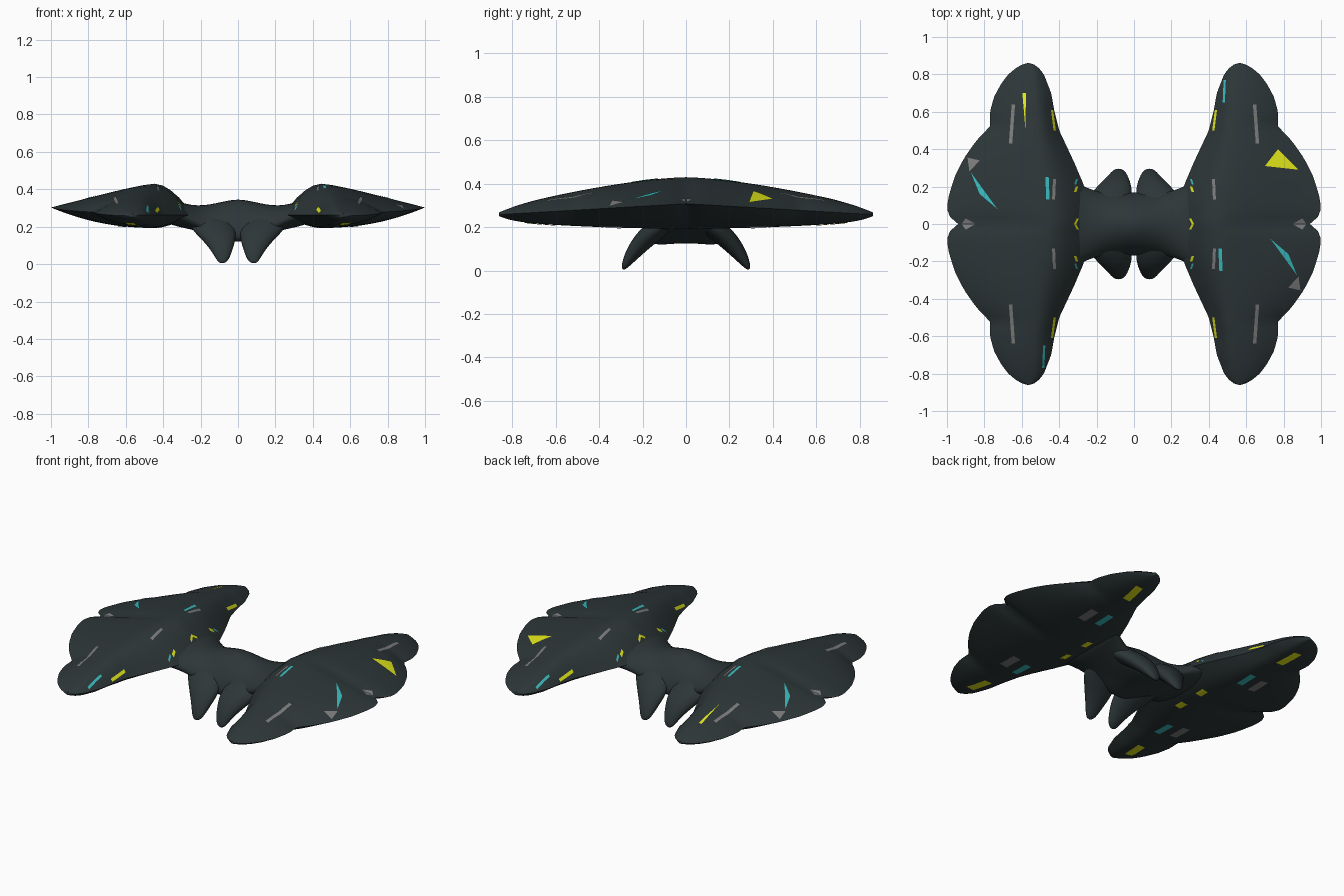
import bpy, bmesh, math
from mathutils import Vector
from mathutils.bvhtree import BVHTree

if "Cube" in bpy.data.objects:
    bpy.data.objects.remove(bpy.data.objects["Cube"])


def material(name, rgb):
    m = bpy.data.materials.new(name)
    m.diffuse_color = (*rgb, 1)
    m.use_nodes = True
    m.node_tree.nodes["Principled BSDF"].inputs["Base Color"].default_value = m.diffuse_color
    return m


HULL = material("dark_hull", (0.026, 0.037, 0.039))
YELLOW = material("yellow", (0.78, 0.82, 0.01))
CYAN = material("cyan", (0.04, 0.5, 0.52))
GREY = material("grey", (0.2, 0.2, 0.2))


def finish(name, bm, mat, subsurf=0, angle=50):
    me = bpy.data.meshes.new(name)
    bm.to_mesh(me)
    bm.free()
    me.materials.append(mat)
    ob = bpy.data.objects.new(name, me)
    bpy.context.collection.objects.link(ob)
    if subsurf:
        mod = ob.modifiers.new("smooth", 'SUBSURF')
        mod.levels = mod.render_levels = subsurf
    bpy.ops.object.select_all(action='DESELECT')
    ob.select_set(True)
    bpy.context.view_layer.objects.active = ob
    bpy.ops.object.shade_smooth_by_angle(angle=math.radians(angle))
    return ob


def loft(name, rings, subsurf=0):
    bm = bmesh.new()
    rows = [[bm.verts.new(p) for p in r] for r in rings]
    n = len(rows[0])
    for a, b in zip(rows, rows[1:]):
        for i in range(n):
            j = (i + 1) % n
            bm.faces.new((a[i], a[j], b[j], b[i]))
    bm.faces.new(rows[0])
    bm.faces.new(rows[-1])
    bmesh.ops.recalc_face_normals(bm, faces=bm.faces)
    return finish(name, bm, HULL, subsurf)


def interp(table, t):
    for (a, va), (b, vb) in zip(table, table[1:]):
        if t <= b:
            return va + (vb - va) * (t - a) / (b - a)
    return table[-1][1]


# Wing outline: inner and outer x for each distance |y|
INNER = [(0, .24), (.1, .24), (.2, .265), (.33, .32), (.5, .40), (.6, .425),
         (.7, .443), (.8, .482), (.835, .51), (.853, .535), (.86, .56)]
OUTER = [(0, .94), (.02, .97), (.05, .993), (.09, 1.0), (.15, .99), (.25, .96),
         (.35, .91), (.45, .84), (.52, .77), (.6, .77), (.68, .748), (.75, .71),
         (.8, .672), (.835, .63), (.853, .595), (.86, .57)]
SPAN, PEAK, N = .86, .3, 22


def wing_ring(y, side):
    a = abs(y)
    s = a / SPAN
    xi, xo = interp(INNER, a), interp(OUTER, a)
    crest = .43 - .145 * s ** 1.5
    keel = .193 + .035 * s * s
    k = 1.2 + 1.3 * s
    blunt = 1 - .7 * s ** 16

    def point(u, top):
        edge = .262 + (.05 * (1 - s) - .004) * u
        if u < PEAK:
            f = math.sin(math.pi / 2 * u / PEAK)
        else:
            f = 1 - ((u - PEAK) / (1 - PEAK)) ** (k if top else k + .4)
        z = edge + ((crest if top else keel) - edge) * f * blunt
        return (side * (xi + (xo - xi) * u), y, z)

    us = [(1 - math.cos(math.pi * i / N)) / 2 for i in range(N + 1)]
    return [point(u, True) for u in us] + [point(u, False) for u in us[-2:0:-1]]


# Wings
ys = [SPAN * math.sin(math.pi / 2 * i / 36) for i in range(-36, 37)]
wings = {}
for side, label in ((1, "right"), (-1, "left")):
    wings[side] = loft(label + "_wing", [wing_ring(y, side) for y in ys])
bpy.context.view_layer.update()
dg = bpy.context.evaluated_depsgraph_get()
trees = {s: BVHTree.FromObject(o, dg) for s, o in wings.items()}

ANG = [2 * math.pi * i / 20 for i in range(20)]

# Central saddle: x, half depth, centre z, half height, droop of its two edges
half = [(.4, .28, .29, .07, 0), (.32, .23, .267, .068, 0), (.25, .195, .25, .065, .01),
        (.18, .17, .24, .076, .035), (.12, .17, .238, .09, .06),
        (.05, .175, .237, .108, .08)]
body = [(-x, *r) for x, *r in half] + [(0, .17, .238, .113, .08)] + half[::-1]
loft("centre_bridge", [[(x, hy * math.cos(t),
                         zc + hz * math.sin(t) - d * math.cos(t) ** 2) for t in ANG]
                       for x, hy, zc, hz, d in body], 1)

# Four petal legs: centre x, y, z, half width, half thickness
LEG = [(.085, .292, .006, .012, .006), (.082, .282, .024, .034, .018),
       (.086, .252, .072, .055, .033), (.1, .205, .13, .088, .045),
       (.125, .15, .18, .115, .05), (.15, .09, .225, .12, .05),
       (.15, .02, .26, .1, .04)]
for sx, lx in ((1, "right"), (-1, "left")):
    for sy, ly in ((1, "back"), (-1, "front")):
        loft(f"{ly}_{lx}_leg", [[(sx * (x + w * math.cos(t)),
                                  sy * (y + .74 * h * math.sin(t)),
                                  z + .67 * h * math.sin(t)) for t in ANG]
                                for x, y, z, w, h in LEG], 2)


# Painted patches, projected onto a wing from above or below
def patch(name, pts, mat, below=False):
    bm = bmesh.new()
    bm.faces.new([bm.verts.new((x, y, 0)) for x, y in pts])
    bmesh.ops.subdivide_edges(bm, edges=bm.edges[:], cuts=6, use_grid_fill=True)
    bmesh.ops.triangulate(bm, faces=bm.faces[:])
    tree = trees[1 if pts[0][0] > 0 else -1]
    d = 1 if below else -1
    lost = []
    for v in bm.verts:
        hit, nor, *_ = tree.ray_cast(Vector((v.co.x, v.co.y, -d)), Vector((0, 0, d)))
        if hit is None:
            lost.append(v)
        else:
            v.co = hit - Vector((0, 0, d * .003))
    bmesh.ops.delete(bm, geom=lost, context='VERTS')
    bmesh.ops.recalc_face_normals(bm, faces=bm.faces)
    if sum(f.normal.z for f in bm.faces) * d > 0:
        bmesh.ops.reverse_faces(bm, faces=bm.faces)
    finish(name, bm, mat)


def strip(x0, y0, x1, y1, w):
    return [(x0 - w, y0), (x0 + w, y0), (x1 + w, y1), (x1 - w, y1)]


def flip(pts, sx, sy):
    return [(sx * x, sy * y) for x, y in pts]


# Patches repeated on all four quarters
for sx in (1, -1):
    for sy in (1, -1):
        for nm, pts, m, low in (
                ("long_stripe", strip(.645, .64, .66, .43, .009), GREY, False),
                ("short_stripe", strip(.425, .24, .43, .13, .008), GREY, False),
                ("edge_stripe", strip(.438, .61, .424, .5, .006), YELLOW, False),
                ("inner_mark", strip(.305, .2, .315, .17, .007), YELLOW, False),
                ("inner_dash", strip(.305, .24, .315, .21, .005), CYAN, False),
                ("root_mark", strip(.30, .03, .315, .0, .006), YELLOW, False),
                ("notch_mark", [(.85, .002), (.92, .003), (.9, .03)], GREY, False),
                ("under_stripe", strip(.62, .4, .62, .28, .025), GREY, True),
                ("under_tip", strip(.58, .74, .56, .6, .025), YELLOW, True),
                ("under_dash", strip(.52, .42, .52, .3, .02), CYAN, True),
                ("under_mark", strip(.42, .12, .42, .06, .02), YELLOW, True)):
            patch(nm, flip(pts, sx, sy), m, low)

# Patches repeated by a half turn
for s in (1, -1):
    for nm, pts, m in (
            ("cyan_triangle", [(.73, -.08), (.825, -.16), (.872, -.275)], CYAN),
            ("grey_triangle", [(.88, -.28), (.825, -.34), (.89, -.355)], GREY),
            ("cyan_dash", strip(.46, -.13, .465, -.25, .009), CYAN),
            ("cyan_tip", strip(.485, .77, .48, .65, .006), CYAN)):
        patch(nm, flip(pts, s, s), m)

# Single patches
patch("yellow_triangle", [(.77, .40), (.88, .29), (.70, .31)], YELLOW)
patch("yellow_stripe", [(-.597, .7), (-.578, .7), (-.58, .5)], YELLOW)
